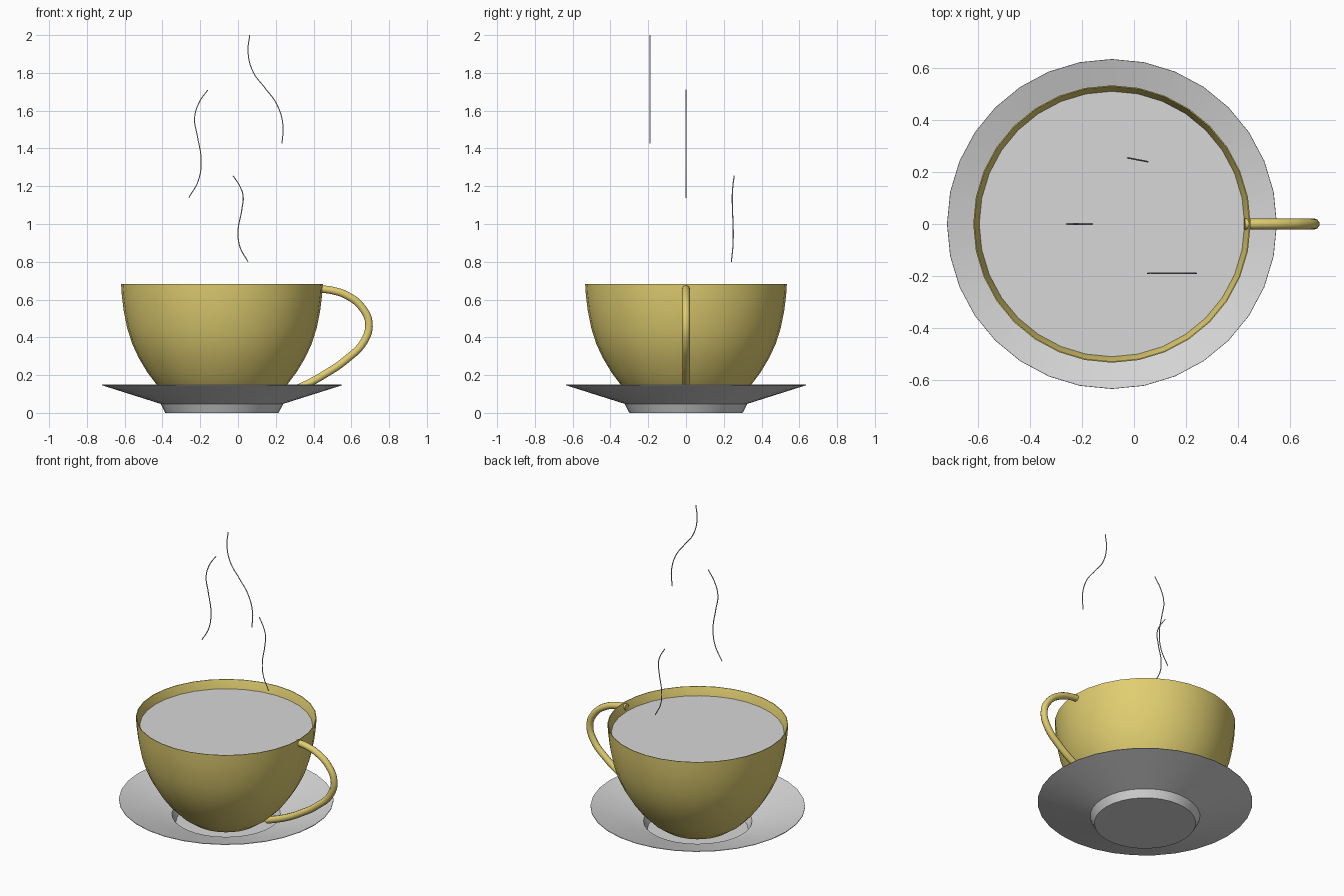
import bpy, bmesh, math

if "Cube" in bpy.data.objects:
    bpy.data.objects.remove(bpy.data.objects["Cube"])

CX = -0.085   # axis of cup and saucer
SEG = 32


def material(name, rgb):
    m = bpy.data.materials.new(name)
    m.diffuse_color = (*rgb, 1)
    m.use_nodes = True
    m.node_tree.nodes["Principled BSDF"].inputs["Base Color"].default_value = m.diffuse_color
    return m


YELLOW = material("mustard_yellow", (0.75, 0.62, 0.165))
GREY = material("light_grey", (0.68, 0.68, 0.68))


def activate(ob):
    bpy.ops.object.select_all(action='DESELECT')
    ob.select_set(True)
    bpy.context.view_layer.objects.active = ob


def lathe(name, profile, mat, angle=35):
    """Revolve (radius, z) points about the cup axis; radius 0 makes a pole."""
    bm = bmesh.new()
    rings = []
    for r, z in profile:
        if r == 0:
            rings.append([bm.verts.new((CX, 0, z))] * SEG)
        else:
            rings.append([bm.verts.new((CX + r * math.cos(2 * math.pi * j / SEG),
                                        r * math.sin(2 * math.pi * j / SEG), z))
                          for j in range(SEG)])
    for a, b in zip(rings, rings[1:]):
        for j in range(SEG):
            k = (j + 1) % SEG
            quad = list(dict.fromkeys((a[j], a[k], b[k], b[j])))
            bm.faces.new(quad)
    me = bpy.data.meshes.new(name)
    bm.to_mesh(me)
    bm.free()
    me.materials.append(mat)
    ob = bpy.data.objects.new(name, me)
    bpy.context.collection.objects.link(ob)
    activate(ob)
    bpy.ops.object.shade_smooth_by_angle(angle=math.radians(angle))
    return ob


def tube(name, points, radius, mat, sides=2, steps=6):
    """Round tube along a smooth path."""
    cu = bpy.data.curves.new(name, 'CURVE')
    cu.dimensions = '3D'
    cu.bevel_depth = radius
    cu.bevel_resolution = sides
    cu.resolution_u = steps
    cu.use_fill_caps = True
    sp = cu.splines.new('BEZIER')
    sp.bezier_points.add(len(points) - 1)
    for bp, p in zip(sp.bezier_points, points):
        bp.co = p
        bp.handle_left_type = bp.handle_right_type = 'AUTO'
    cu.materials.append(mat)
    ob = bpy.data.objects.new(name, cu)
    bpy.context.collection.objects.link(ob)
    activate(ob)
    bpy.ops.object.convert(target='MESH')
    bpy.ops.object.shade_smooth_by_angle(angle=math.radians(50))


# Saucer: thin dish with a stepped foot
lathe("saucer", [(0, 0), (0.30, 0), (0.325, 0.048), (0.635, 0.146), (0.634, 0.149),
                 (0.321, 0.052), (0.297, 0.001)], GREY)

# Cup: thin bowl, outside then inside
lathe("cup", [(0, 0.01), (0.13, 0.013), (0.21, 0.03), (0.28, 0.08), (0.345, 0.148),
              (0.395, 0.215), (0.44, 0.29), (0.475, 0.365), (0.502, 0.45), (0.52, 0.54),
              (0.53, 0.62), (0.534, 0.683), (0.530, 0.683), (0.510, 0.628), (0.48, 0.45),
              (0.42, 0.29), (0.32, 0.15), (0.19, 0.05), (0, 0.035)], YELLOW)

# Drink surface
lathe("drink", [(0.511, 0.63), (0, 0.63)], GREY)

# Handle
tube("handle", [(x, 0, z) for x, z in
                [(0.425, 0.657), (0.50, 0.648), (0.58, 0.62), (0.655, 0.56), (0.693, 0.475),
                 (0.668, 0.38), (0.57, 0.28), (0.46, 0.205), (0.35, 0.145), (0.21, 0.09)]],
     0.021, YELLOW, sides=3)

# Steam wisps
STEAM = {
    "steam_left": ([(-.26, 1.14), (-.21, 1.23), (-.195, 1.34), (-.215, 1.465), (-.23, 1.56),
                    (-.205, 1.645), (-.16, 1.71)], lambda x: 0.0),
    "steam_front": ([(.233, 1.425), (.238, 1.525), (.205, 1.635), (.143, 1.72), (.08, 1.805),
                     (.053, 1.91), (.062, 2.0)], lambda x: -0.19),
    "steam_back": ([(.053, .80), (.01, .88), (0, .96), (.02, 1.075), (.027, 1.15),
                    (.01, 1.2), (-.026, 1.255)], lambda x: 0.25 - 0.19 * x),
}
for name, (path, depth) in STEAM.items():
    tube(name, [(x, depth(x), z) for x, z in path], 0.003, GREY, sides=1)
